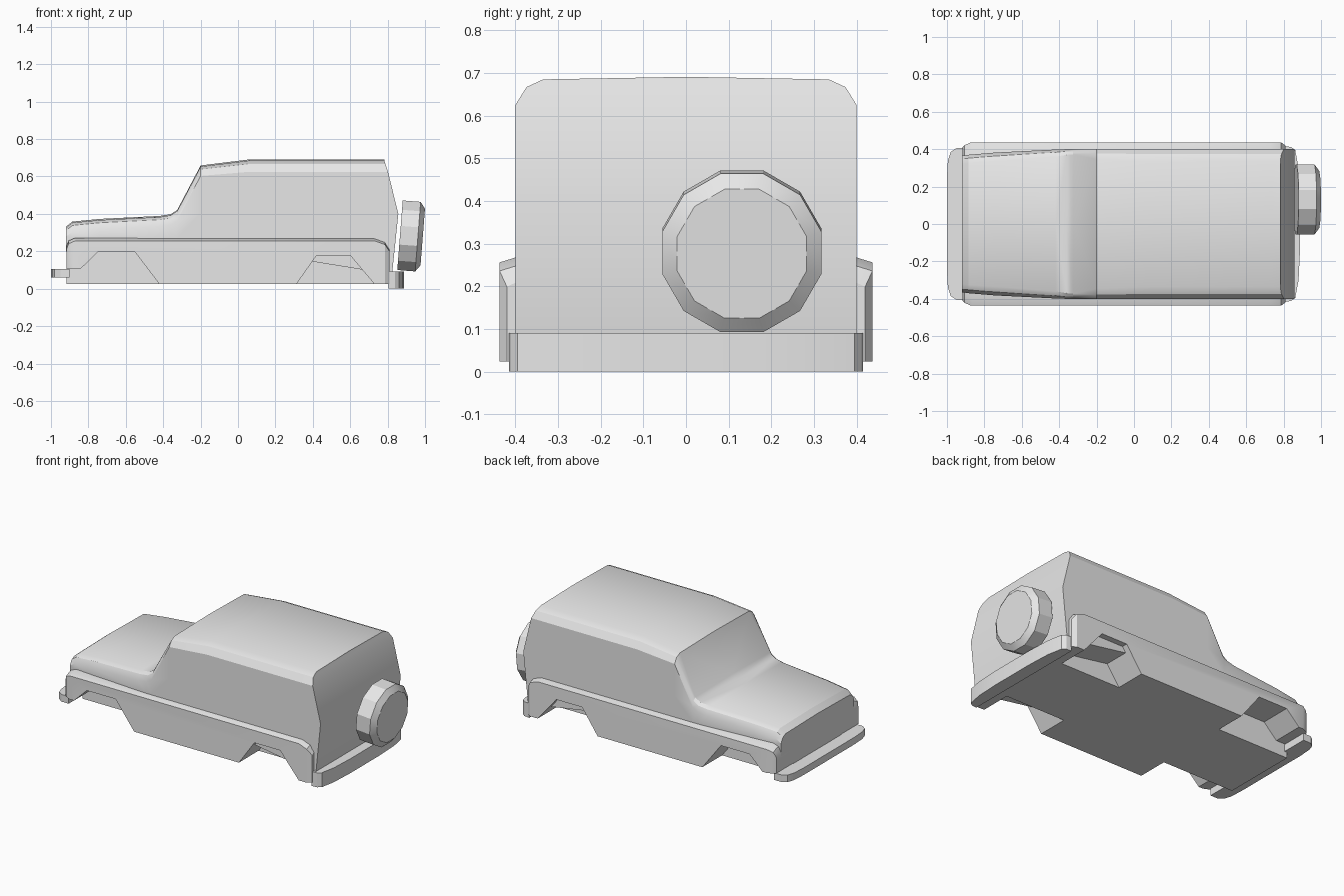
import bpy, bmesh, math
from mathutils import Matrix

cube = bpy.data.objects.get("Cube")
if cube:
    bpy.data.objects.remove(cube, do_unlink=True)

grey = bpy.data.materials.new("plain_grey")
grey.use_nodes = True
grey.diffuse_color = (0.8, 0.8, 0.8, 1)
grey.node_tree.nodes["Principled BSDF"].inputs["Base Color"].default_value = (0.8, 0.8, 0.8, 1)


def finish(name, bm):
    bmesh.ops.recalc_face_normals(bm, faces=bm.faces)
    mesh = bpy.data.meshes.new(name)
    bm.to_mesh(mesh)
    bm.free()
    mesh.materials.append(grey)
    ob = bpy.data.objects.new(name, mesh)
    bpy.context.collection.objects.link(ob)
    return ob


def smooth(ob, angle=30):
    bpy.ops.object.select_all(action='DESELECT')
    ob.select_set(True)
    bpy.context.view_layer.objects.active = ob
    bpy.ops.object.shade_smooth_by_angle(angle=math.radians(angle))


def loft(name, sections):
    """Skin half sections of (x, y, z), listed top to bottom, mirrored in y."""
    bm = bmesh.new()
    left = [[bm.verts.new(p) for p in s] for s in sections]
    right = [[bm.verts.new((x, -y, z)) if y else left[i][j]
              for j, (x, y, z) in enumerate(s)] for i, s in enumerate(sections)]

    def face(*vs):
        vs = list(dict.fromkeys(vs))
        if len(vs) > 2:
            bm.faces.new(vs)

    for i in range(len(sections) - 1):
        for side in (left, right):
            for j in range(len(side[0]) - 1):
                face(side[i][j], side[i][j + 1], side[i + 1][j + 1], side[i + 1][j])
        face(left[i][-1], right[i][-1], right[i + 1][-1], left[i + 1][-1])
    for end in (0, -1):
        for j in range(len(left[0]) - 1):
            face(left[end][j], left[end][j + 1], right[end][j + 1], right[end][j])
    return finish(name, bm)


def prism(name, outline, direction):
    bm = bmesh.new()
    base = bm.faces.new([bm.verts.new(p) for p in outline])
    top = bmesh.ops.extrude_face_region(bm, geom=[base])["geom"]
    bmesh.ops.translate(bm, vec=direction, verts=[v for v in top if isinstance(v, bmesh.types.BMVert)])
    return finish(name, bm)


# Upper body: x, top height, roof half width, side half width, shoulder drop, bottom
stations = [
    (-0.92, 0.325, 0.32, 0.365, 0.045, 0.2),
    (-0.885, 0.353, 0.325, 0.37, 0.05, 0.2),
    (-0.74, 0.367, 0.335, 0.382, 0.05, 0.2),
    (-0.42, 0.383, 0.36, 0.398, 0.05, 0.2),
    (-0.36, 0.392, 0.37, 0.4, 0.05, 0.2),
    (-0.325, 0.415, 0.372, 0.4, 0.05, 0.2),
    (-0.2, 0.653, 0.345, 0.4, 0.05, 0.2),
    (0.06, 0.685, 0.335, 0.4, 0.06, 0.2),
    (0.74, 0.685, 0.335, 0.4, 0.06, 0.09),
]


def body_section(x, top, roof, side, drop, bottom):
    crown = 0.006
    belt = 0.4 if top > 0.6 else 0.27
    return [(x, 0, top + crown), (x, roof, top),
            (x, roof + (side - roof) * 0.6, top - drop * 0.3),
            (x, side, top - drop), (x, side, belt), (x, side, bottom)]


sections = [body_section(*s) for s in stations]
tail_x = (0.782, 0.782, 0.788, 0.802, 0.857, 0.825)
sections.append([(x, y, z) for x, (_, y, z) in zip(tail_x, sections[-1])])
smooth(loft("upper_body", sections))

# Lower body with flared sides: x, half width, top height
sills = [(-0.918, 0.41, 0.225), (-0.905, 0.422, 0.257), (-0.87, 0.437, 0.272),
         (0.73, 0.437, 0.272), (0.785, 0.437, 0.252), (0.81, 0.42, 0.215)]
lower = loft("lower_body", [[(x, 0, z), (x, 0.385, z), (x, w, z - 0.016), (x, w, 0.024)]
                            for x, w, z in sills])

# Wheel arches cut into both sides
front_arch = [(-0.96, -0.05), (-0.96, 0.108), (-0.84, 0.108), (-0.75, 0.195),
              (-0.55, 0.195), (-0.42, 0.024), (-0.365, -0.05)]
rear_arch = [(0.26, -0.05), (0.312, 0.024), (0.42, 0.178), (0.6, 0.178),
             (0.73, 0.024), (0.79, -0.05)]
for arch in (front_arch, rear_arch):
    for y in (-0.55, 0.24):
        cutter = prism("arch_cutter", [(x, y, z) for x, z in arch], (0, 0.31, 0))
        cutter.hide_render = True
        cut = lower.modifiers.new("wheel_arch", 'BOOLEAN')
        cut.operation = 'DIFFERENCE'
        cut.solver = 'EXACT'
        cut.object = cutter
        bpy.context.view_layer.objects.active = lower
        bpy.ops.object.modifier_apply(modifier=cut.name)
        bpy.data.objects.remove(cutter, do_unlink=True)
smooth(lower, 25)


# Bumpers from half outlines in plan
def bumper(name, half, low, height):
    outline = half + [(x, -y) for x, y in reversed(half)]
    smooth(prism(name, [(x, y, low) for x, y in outline], (0, 0, height)))


bumper("front_bumper", [(-0.9, 0.405), (-0.95, 0.405), (-0.98, 0.385), (-0.995, 0.34), (-1, 0.25)],
       0.06, 0.045)
bumper("rear_bumper", [(0.805, 0.415), (0.84, 0.412), (0.862, 0.395), (0.88, 0.3), (0.887, 0.15)],
       0, 0.091)

# Spare wheel: twelve-sided rings along its axis, tilted to follow the tailgate
bm = bmesh.new()
rings = []
for depth, radius in ((-0.062, 0.193), (0.034, 0.193), (0.06, 0.157)):
    angles = [math.radians(30 * k + 15) for k in range(12)]
    rings.append([bm.verts.new((depth, radius * math.cos(a), radius * math.sin(a))) for a in angles])
for a, b in zip(rings, rings[1:]):
    for k in range(12):
        n = (k + 1) % 12
        bm.faces.new((a[k], a[n], b[n], b[k]))
bm.faces.new(rings[0])
bm.faces.new(rings[-1])
bm.transform(Matrix.Translation((0.928, 0.131, 0.281)) @ Matrix.Rotation(math.radians(4.5), 4, 'Y'))
smooth(finish("spare_wheel", bm), 25)
